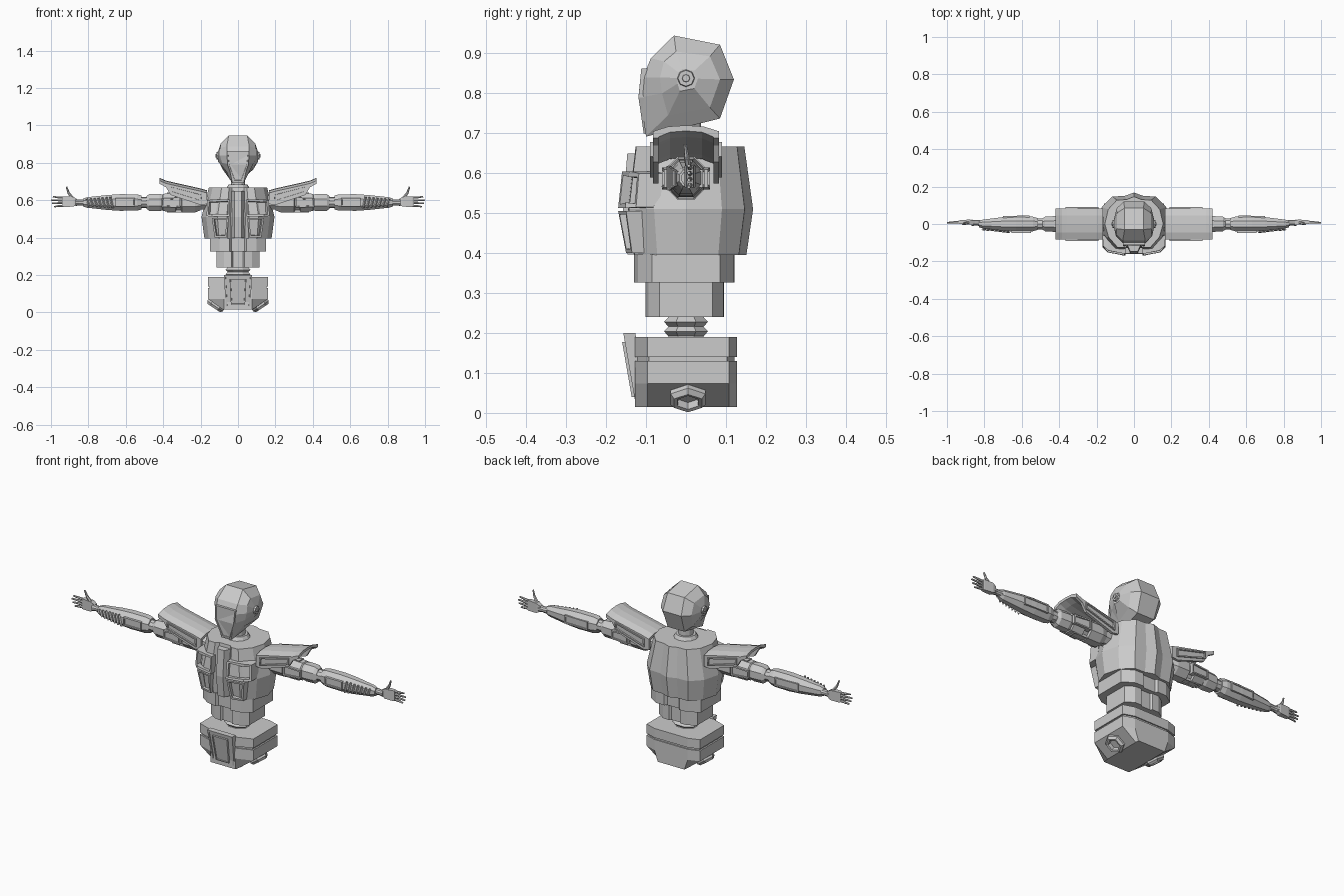
import bpy, bmesh, math
from mathutils import Vector


def finish(name, bm, mirror=""):
    bmesh.ops.recalc_face_normals(bm, faces=bm.faces)
    me = bpy.data.meshes.new(name)
    bm.to_mesh(me)
    bm.free()
    ob = bpy.data.objects.new(name, me)
    bpy.context.collection.objects.link(ob)
    if mirror:
        m = ob.modifiers.new("mirror", "MIRROR")
        m.use_axis = ("x" in mirror, "y" in mirror, False)
        m.use_mirror_merge = False
    return ob


def loft(name, rings, mirror=""):
    """Skin a list of equal-length rings and cap both ends."""
    bm = bmesh.new()
    vs = [[bm.verts.new(p) for p in r] for r in rings]
    n = len(vs[0])
    for a, b in zip(vs, vs[1:]):
        for i in range(n):
            j = (i + 1) % n
            bm.faces.new((a[i], a[j], b[j], b[i]))
    bm.faces.new(vs[0])
    bm.faces.new(vs[-1])
    return finish(name, bm, mirror)


def tower(name, half_plan, levels, mirror=""):
    """Half plan (x, y) mirrored to a full ring; levels are (z, x scale, y scale)."""
    plan = half_plan + [(-x, y) for x, y in reversed(half_plan) if x > 0]
    return loft(name, [[(x * sx, y * sy, z) for x, y in plan] for z, sx, sy in levels], mirror)


def limb(name, sections, n=8, mirror="x", cy=0.0, cz=0.588):
    """Round part along x; sections are (x, y radius, z radius)."""
    ang = [(i + 0.5) * math.tau / n for i in range(n)]
    return loft(name, [[(x, cy + ry * math.cos(a), cz + rz * math.sin(a)) for a in ang]
                       for x, ry, rz in sections], mirror)


def panel(name, pts, back, inset=0.01, recess=0.01, mirror="x"):
    """Plate from a front outline, thickened by 'back', with a sunken window."""
    bm = bmesh.new()
    f = [bm.verts.new(p) for p in pts]
    b = [bm.verts.new(Vector(p) + Vector(back)) for p in pts]
    n = len(f)
    front = bm.faces.new(f)
    bm.faces.new(b[::-1])
    for i in range(n):
        j = (i + 1) % n
        bm.faces.new((f[j], f[i], b[i], b[j]))
    bmesh.ops.recalc_face_normals(bm, faces=bm.faces)
    bmesh.ops.inset_region(bm, faces=[front], thickness=inset)
    bmesh.ops.inset_region(bm, faces=[front], thickness=0.001, depth=-recess)
    return finish(name, bm, mirror)


def rod(name, p, q, r0, r1, n=6, mirror="x"):
    p, q = Vector(p), Vector(q)
    rot = (q - p).to_track_quat("Z", "Y")
    ring = lambda c, r: [c + rot @ Vector((r * math.cos(i * math.tau / n), r * math.sin(i * math.tau / n), 0))
                         for i in range(n)]
    return loft(name, [ring(p, r0), ring(q, r1)], mirror)


# Head: centre outline, cheek outline and ear hub, each (y, z, x)
outer = [(-.03, .945, .05), (.085, .922, .05), (.12, .835, .055), (.085, .737, .05),
         (-.10, .692, .03), (-.115, .79, .05), (-.108, .84, .055), (-.088, .888, .06)]
cheek = [(-.025, .905, .092), (.06, .893, .09), (.085, .835, .092), (.06, .765, .082),
         (-.045, .745, .055), (-.06, .80, .085), (-.065, .84, .097), (-.055, .88, .095)]
hub = [(y * .35, .838 + (z - .838) * .35, .106) for y, z, x in cheek]
side = [[(x, y, z) for y, z, x in r] for r in (outer, cheek, hub)]
loft("head", [[(-x, y, z) for x, y, z in r] for r in reversed(side)] + side)
panel("face_shield", [(-.06, -.112, .862), (.06, -.112, .862), (.056, -.119, .79), (.022, -.106, .70),
                      (-.022, -.106, .70), (-.056, -.119, .79)], (0, .03, 0), .008, .003, "")
rod("ear_disc", (.095, 0, .838), (.115, 0, .838), .024, .02, 8)
rod("ear_cap", (.11, 0, .838), (.119, 0, .838), .011, .009, 8)
rod("neck", (0, 0, .64), (0, 0, .76), .038, .038, 12, "")
rod("neck_collar", (0, 0, .66), (0, 0, .685), .065, .05, 12, "")

# Chest
chest = [(0, -.128), (.04, -.128), (.06, -.145), (.11, -.143), (.17, -.08), (.195, 0),
         (.172, .09), (.115, .147), (.05, .15), (0, .168)]
tower("chest", chest, [(.395, .92, .9), (.51, 1, 1), (.667, .8, .87)])
tower("sternum", [(.02, -.158), (.036, -.12)], [(.397, 1, .93), (.51, 1, 1), (.65, 1, .93)])
panel("pectoral_plate", [(.045, -.16, .605), (.135, -.142, .605), (.165, -.118, .60), (.168, -.125, .515),
                         (.14, -.152, .513), (.045, -.17, .513)], (0, .06, 0), .014, .025)
panel("rib_vent", [(.05, -.17, .506), (.14, -.15, .506), (.125, -.135, .40), (.06, -.15, .40)],
      (0, .05, 0), .014, .025)

# Waist
waist = [(0, -.115), (.035, -.115), (.045, -.13), (.10, -.12), (.15, -.085), (.15, .085),
         (.095, .12), (.045, .122), (.035, .11), (0, .11)]
tower("upper_waist", waist, [(.327, 1, 1), (.396, 1, 1)])
tower("lower_waist", waist, [(.24, .76, .78), (.33, .76, .78)])
octagon = [(.028, -.055), (.068, -.025), (.068, .025), (.028, .055)]
tower("flexible_spine", octagon, [(.18 + .012 * i, s, s) for i, s in enumerate([1, .8, 1, .8, 1, .8])])

# Pelvis: sloped lower hull, groove, upper rim
def hull(w, z, s=1):
    half = [(.075, -.128), (w, -.097), (w, .108), (min(w, .1), .128)]
    return [(x * s, y * s, z) for x, y in half + [(-x, y) for x, y in reversed(half)]]

loft("pelvis", [hull(.08, .015), hull(.16, .073), hull(.16, .13)])
loft("pelvis_groove", [hull(.16, .12, .95), hull(.16, .15, .95)])
loft("pelvis_rim", [hull(.16, .14), hull(.16, .19)])
panel("groin_plate", [(-.075, -.157, .20), (.075, -.157, .20), (.065, -.125, .015), (-.065, -.125, .015)],
      (0, .03, 0), .012, .004, "")
panel("groin_panel", [(-.045, -.16, .178), (.045, -.16, .178), (.038, -.136, .04), (-.038, -.136, .04)],
      (0, .02, 0), .008, .003, "")

# Hip sockets, hollow hexagons on the sloped faces
d, u, v = Vector((.56, 0, -.83)), Vector((.83, 0, .56)), Vector((0, 1, 0))
hip = lambda off, r: [Vector((.12, .005, .038)) + d * off + r * (u * math.cos(i * math.tau / 6)
                      + v * math.sin(i * math.tau / 6)) for i in range(6)]
loft("hip_socket", [hip(-.03, .05), hip(.005, .05), hip(.017, .04), hip(.015, .03), hip(-.02, .026)], "x")

# Shoulder guard: arch section swept outward
def arch(x, zt, zb):
    t = .014
    out = [(-.083, zb), (-.083, zt), (-.045, zt + .012), (0, zt + .015),
           (.045, zt + .012), (.083, zt), (.083, zb)]
    inn = [(.083 - t, zb), (.083 - t, zt - t), (.04, zt + .012 - t), (0, zt + .015 - t),
           (-.04, zt + .012 - t), (-.083 + t, zt - t), (-.083 + t, zb)]
    return [(x, y, z) for y, z in out + inn]

loft("shoulder_guard", [arch(.165, .638, .58), arch(.2, .648, .575), arch(.36, .684, .628),
                        arch(.385, .69, .67), arch(.42, .705, .688)], "x")
panel("shoulder_slot", [(.19, -.09, .635), (.365, -.09, .678), (.365, -.09, .642), (.19, -.09, .59)],
      (0, .012, 0), .009, .007, "xy")

# Arm
limb("shoulder_joint", [(.15, .04, .04), (.21, .04, .04)])
limb("upper_arm", [(.2, .045, .045), (.23, .056, .058), (.3, .056, .058), (.305, .045, .046), (.33, .045, .046),
                   (.335, .054, .055), (.40, .05, .05), (.405, .044, .043)])
limb("elbow_cuff", [(.4, .042, .044), (.42, .046, .05), (.475, .042, .048), (.49, .032, .036)])
limb("elbow", [(.48, .03, .03), (.54, .03, .03)], 10)
limb("forearm", [(.515, .034, .04), (.54, .042, .047), (.63, .044, .048), (.70, .04, .043),
                 (.81, .025, .03), (.83, .018, .022)])
limb("wrist", [(.82, .017, .017), (.85, .015, .015), (.87, .019, .019)], 10, cy=.006)
for z in (.535, .641):
    panel("upper_arm_strip", [(.23, -.02, z), (.38, -.02, z), (.38, .02, z), (.23, .02, z)],
          (0, 0, .588 - z), .006, .004)
panel("upper_arm_plate", [(.31, -.06, .615), (.41, -.055, .61), (.41, -.055, .565), (.31, -.06, .56)],
      (0, .03, 0), .01, .006, "xy")
panel("forearm_plate", [(.55, -.048, .612), (.655, -.048, .612), (.655, -.048, .567), (.55, -.048, .567)],
      (0, .03, 0), .01, .005)
panel("forearm_back_plate", [(.56, .046, .61), (.70, .042, .61), (.70, .042, .565), (.56, .046, .565)],
      (0, -.03, 0), .01, .004)
for i in range(7):
    x, s = .675 + .021 * i, 1 - .06 * i
    rod("forearm_rib", (x - .006, -.043 * s, .588 - .03 * s), (x + .008, -.043 * s, .588 + .03 * s), .006, .006, 4)

# Hand: palm facing forward, four fingers and a raised thumb
loft("palm", [[(x, y, .592 + s * h) for s, y in ((-1, .01 - t), (1, .01 - t), (1, .01 + t), (-1, .01 + t))]
              for x, h, t in ((.86, .014, .01), (.88, .026, .014), (.93, .028, .01), (.937, .026, .008))], "x")
for i, tip in enumerate((.982, .995, 1.0, .99)):
    z = .571 + .014 * i
    dz = .004 * (i - 1.5)
    mid = (.966, .009, z + dz * .5)
    rod("finger_base", (.93, .01, z), mid, .0065, .006)
    rod("finger_tip", mid, (tip, .007, z + dz), .0055, .004)
rod("thumb_base", (.88, .008, .605), (.906, .002, .64), .009, .007)
rod("thumb_tip", (.906, .002, .64), (.917, -.002, .672), .0065, .004)
